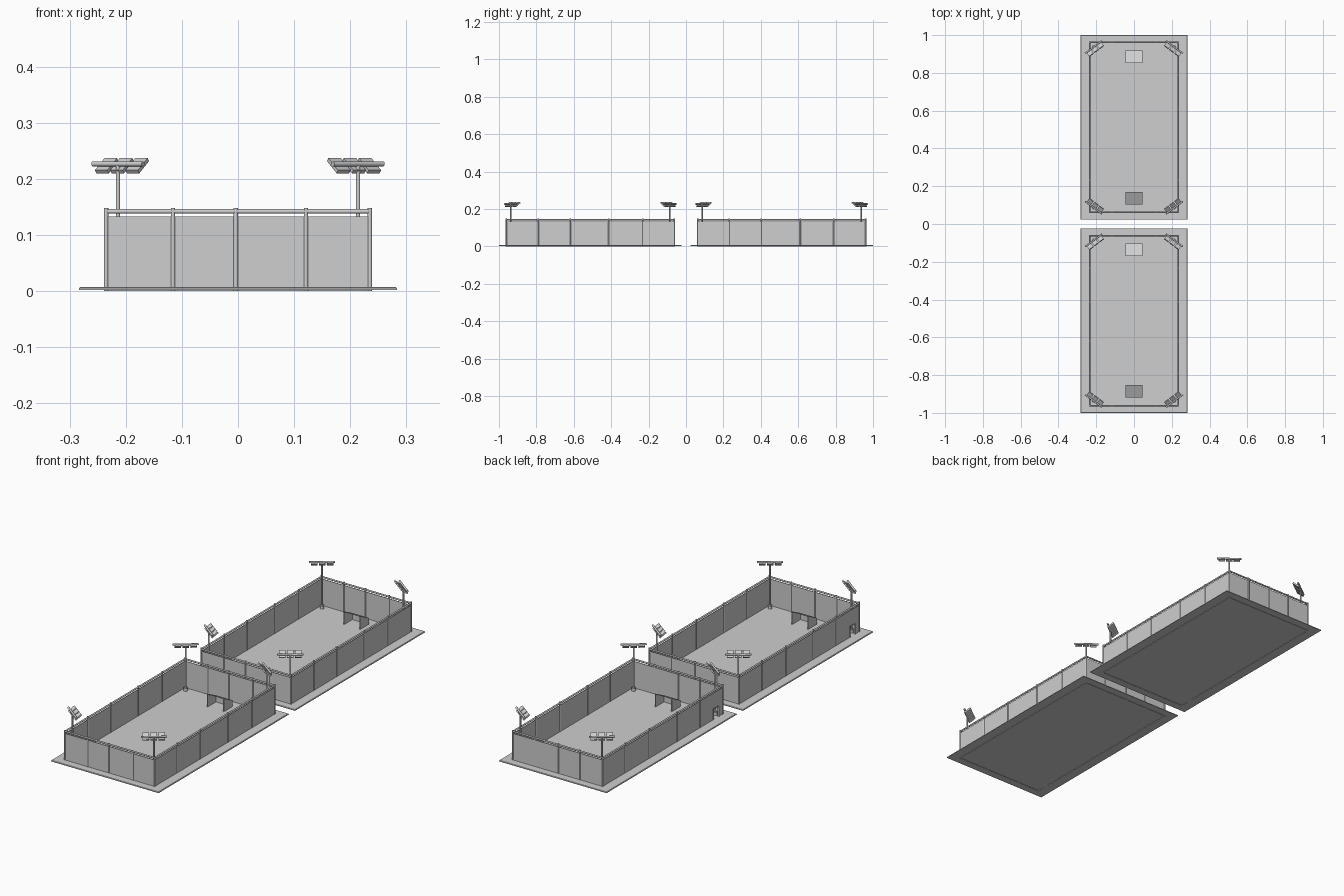
import bpy, bmesh, math
from mathutils import Vector, Matrix

if "Cube" in bpy.data.objects:
    bpy.data.objects.remove(bpy.data.objects["Cube"])

GREY = (0.62, 0.62, 0.62, 1)
grey = bpy.data.materials.new("plain grey")
grey.use_nodes = True
grey.diffuse_color = GREY
grey.node_tree.nodes["Principled BSDF"].inputs["Base Color"].default_value = GREY

HX, HY = 0.235, 0.45          # fence half sizes
TOP, PANEL_TOP, FLOOR = 0.148, 0.133, 0.007


def box(bm, center, size, rot=None):
    m = Matrix.Translation(center) @ (rot or Matrix()) @ Matrix.Diagonal((*size, 1))
    bmesh.ops.create_cube(bm, size=1, matrix=m)


def rod(bm, a, b, r, sides=10):
    a, b = Vector(a), Vector(b)
    d = b - a
    m = Matrix.Translation((a + b) / 2) @ d.to_track_quat('Z', 'Y').to_matrix().to_4x4()
    bmesh.ops.create_cone(bm, cap_ends=True, segments=sides, radius1=r, radius2=r,
                          depth=d.length, matrix=m)


def finish(bm, name, y, smooth=False):
    me = bpy.data.meshes.new(name)
    bmesh.ops.recalc_face_normals(bm, faces=bm.faces)
    bm.to_mesh(me)
    bm.free()
    me.materials.append(grey)
    ob = bpy.data.objects.new(name, me)
    ob.location.y = y
    bpy.context.collection.objects.link(ob)
    if smooth:
        bpy.ops.object.select_all(action='DESELECT')
        ob.select_set(True)
        bpy.context.view_layer.objects.active = ob
        bpy.ops.object.shade_smooth_by_angle(angle=math.radians(40))
    return ob


def slab(name, y):
    bm = bmesh.new()
    box(bm, (0, 0, 0.0045), (0.566, 0.977, 0.005))
    rim = [e for e in bm.edges if all(v.co.z > 0.005 for v in e.verts)]
    bmesh.ops.bevel(bm, geom=rim, offset=0.002, segments=1, affect='EDGES')
    finish(bm, name + "_ground_slab", y)


def fence(name, y):
    # Panels, with a small doorway in the left-hand side wall
    bm = bmesh.new()
    h, t = PANEL_TOP, 0.003
    for s in (-1, 1):
        box(bm, (0, s * HY, h / 2), (2 * HX, t, h))
    box(bm, (HX, 0, h / 2), (t, 2 * HY, h))
    d0, d1, dh = -0.42, -0.38, 0.058
    for a, b, z in ((-HY, d0, 0), (d0, d1, dh), (d1, HY, 0)):
        box(bm, (-HX, (a + b) / 2, (z + h) / 2), (t, b - a, h - z))
    finish(bm, name + "_fence_panels", y)

    bm = bmesh.new()
    for yy in (d0, d1):
        box(bm, (-HX, yy, dh / 2), (0.006, 0.004, dh))
    box(bm, (-HX, (d0 + d1) / 2, dh), (0.006, d1 - d0 + 0.004, 0.004))
    finish(bm, name + "_door_frame", y)

    # Posts and top rails
    bm = bmesh.new()
    ends = (-HX, -0.116, -0.004, 0.121, HX)
    sides = [-HY + 2 * HY * f for f in (0.19, 0.38, 0.61, 0.81)]
    spots = [(x, s * HY) for x in ends for s in (-1, 1)]
    spots += [(s * HX, yy) for yy in sides for s in (-1, 1)]
    for x, yy in spots:
        rod(bm, (x, yy, 0), (x, yy, TOP), 0.004)
    finish(bm, name + "_fence_posts", y, True)

    bm = bmesh.new()
    z = 0.142
    for s in (-1, 1):
        rod(bm, (-HX, s * HY, z), (HX, s * HY, z), 0.004)
        rod(bm, (s * HX, -HY, z), (s * HX, HY, z), 0.004)
    finish(bm, name + "_top_rails", y, True)


def goal(name, y, s):
    # Open towards the middle, roof falling to a low back wall
    bm = bmesh.new()
    w, t = 0.044, 0.003
    front, back, hf, hb = 0.342, 0.408, 0.07, 0.037

    def plate(pts, thick):
        a = [bm.verts.new((x, s * yy, z)) for x, yy, z in pts]
        b = [bm.verts.new(v.co + Vector(thick)) for v in a]
        bm.faces.new(a)
        bm.faces.new(b[::-1])
        for i in range(4):
            j = (i + 1) % 4
            bm.faces.new((a[j], a[i], b[i], b[j]))

    for k in (-1, 1):
        plate([(k * w, front, 0.002), (k * w, back, 0.002),
               (k * w, back, hb), (k * w, front, hf)], (-k * t, 0, 0))
    plate([(-w, front, hf), (w, front, hf), (w, back, hb), (-w, back, hb)], (0, 0, -t))
    plate([(-w, back, 0.002), (w, back, 0.002), (w, back, hb), (-w, back, hb)],
          (0, -s * t, 0))
    finish(bm, name + "_goal", y)


def floodlight(name, y, sx, sy):
    px, py = sx * 0.214, sy * 0.425
    bm = bmesh.new()
    rod(bm, (px, py, 0.003), (px, py, 0.226), 0.004)
    rod(bm, (px, py, 0.003), (px, py, 0.022), 0.009, 12)
    along = Vector((0.8, -0.6 * sx * sy, 0))
    inward = Vector((-0.6 * sx, -0.8 * sy, 0))
    mid = Vector((px, py, 0.2265))
    rod(bm, mid - along * 0.056, mid + along * 0.056, 0.0045)
    finish(bm, name + "_light_mast", y, True)

    # Three lamps tipped down towards the pitch
    bm = bmesh.new()
    slope = (inward * 0.8 + Vector((0, 0, 0.6))).normalized()
    rot = Matrix((along, slope, along.cross(slope))).transposed().to_4x4()
    for k in (-1, 0, 1):
        c = mid + along * (0.034 * k) + inward * 0.012 + Vector((0, 0, -0.003))
        box(bm, c, (0.028, 0.036, 0.007), rot)
    finish(bm, name + "_lamps", y)


for name, y in (("front_court", -0.5115), ("back_court", 0.5115)):
    slab(name, y)
    fence(name, y)
    for s in (-1, 1):
        goal(name, y, s)
        for sx in (-1, 1):
            floodlight(name, y, sx, s)
